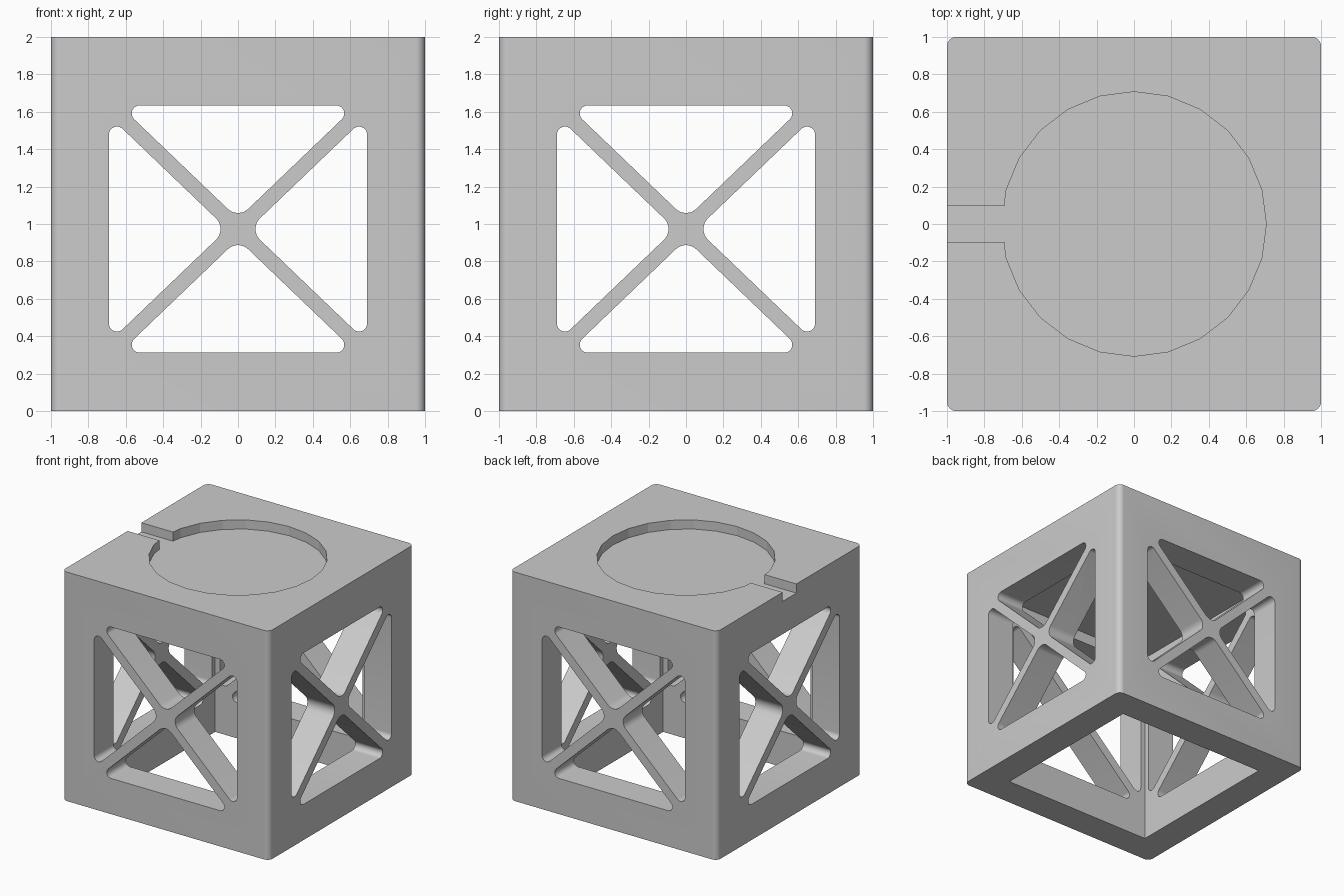
import bpy, bmesh, math
from mathutils import Vector

if "Cube" in bpy.data.objects:
    bpy.data.objects.remove(bpy.data.objects["Cube"])

WALL_IN = 0.735      # half width of the cavity
CEILING = 1.73       # underside of the top plate
MID_Z, HALF_W, HALF_H = 0.973, 0.69, 0.661   # window frame
STRUT = 0.04         # half width of the diagonal struts


def fillet(points, radii, segs=12):
    """Round the corners of a convex 2D polygon."""
    out, n = [], len(points)
    for i, r in enumerate(radii):
        p = Vector(points[i])
        a = (Vector(points[i - 1]) - p).normalized()
        b = (Vector(points[(i + 1) % n]) - p).normalized()
        half = a.angle(b) / 2
        c = p + (a + b).normalized() * (r / math.sin(half))
        start = p + a * (r / math.tan(half)) - c
        end = p + b * (r / math.tan(half)) - c
        sweep = math.pi - 2 * half
        if start.x * end.y - start.y * end.x < 0:
            sweep = -sweep
        for k in range(segs + 1):
            t = sweep * k / segs
            out.append((c.x + start.x * math.cos(t) - start.y * math.sin(t),
                        c.y + start.x * math.sin(t) + start.y * math.cos(t)))
    return out


def prisms(name, profiles, lo, hi, place):
    """Extrude 2D profiles between lo and hi; place maps (u, v, w) to xyz."""
    bm = bmesh.new()
    for prof in profiles:
        bot = [bm.verts.new(place(u, v, lo)) for u, v in prof]
        top = [bm.verts.new(place(u, v, hi)) for u, v in prof]
        bm.faces.new(bot)
        bm.faces.new(top)
        n = len(prof)
        for i in range(n):
            j = (i + 1) % n
            bm.faces.new((bot[i], bot[j], top[j], top[i]))
    bmesh.ops.recalc_face_normals(bm, faces=bm.faces)
    mesh = bpy.data.meshes.new(name)
    bm.to_mesh(mesh)
    bm.free()
    ob = bpy.data.objects.new(name, mesh)
    bpy.context.collection.objects.link(ob)
    return ob


def square(s):
    return [(-s, -s), (s, -s), (s, s), (-s, s)]


def upright(u, v, w):
    return (u, v, w)


# Outer block with rounded vertical corners
body = prisms("cube_stand", [fillet(square(1), [0.05] * 4, 8)], 0, 2, upright)

# Cavity, open at the bottom
cavity = prisms("cavity_cutter", [square(WALL_IN)], -0.5, CEILING, upright)

# Four triangular window openings between the diagonal struts
diag = math.hypot(HALF_W, HALF_H)
dz, dx = STRUT * diag / HALF_W, STRUT * diag / HALF_H
tri_v = [(0, dz), (HALF_W - dx, HALF_H), (-HALF_W + dx, HALF_H)]
tri_h = [(dx, 0), (HALF_W, HALF_H - dz), (HALF_W, -HALF_H + dz)]
windows = []
for tri in (tri_v, tri_h):
    for s in (1, -1):
        prof = fillet([(s * u, s * v) for u, v in tri], [0.08, 0.043, 0.043])
        windows.append([(u, v + MID_Z) for u, v in prof])
win_y = prisms("front_window_cutter", windows, -1.3, 1.3, lambda u, v, w: (u, w, v))
win_x = prisms("side_window_cutter", windows, -1.3, 1.3, lambda u, v, w: (w, u, v))

# Round pocket with a cable slot on the top
R, S = 0.707, 0.095
ring = [(R * math.cos(math.radians(a)), R * math.sin(math.radians(a)))
        for a in range(-165, 166, 15)]
slot = [(-0.694, S), (-1.2, S), (-1.2, -S), (-0.694, -S)]
pocket = prisms("pocket_cutter", [ring + slot], 1.92, 2.2, upright)

# Cut everything out of the block
bpy.context.view_layer.objects.active = body
body.select_set(True)
for cutter in (cavity, win_y, win_x, pocket):
    cutter.hide_render = True
    mod = body.modifiers.new("cut", 'BOOLEAN')
    mod.operation, mod.solver, mod.object = 'DIFFERENCE', 'EXACT', cutter
    bpy.ops.object.modifier_apply(modifier=mod.name)
    bpy.data.objects.remove(cutter)

bpy.ops.object.shade_smooth_by_angle(angle=math.radians(13))
